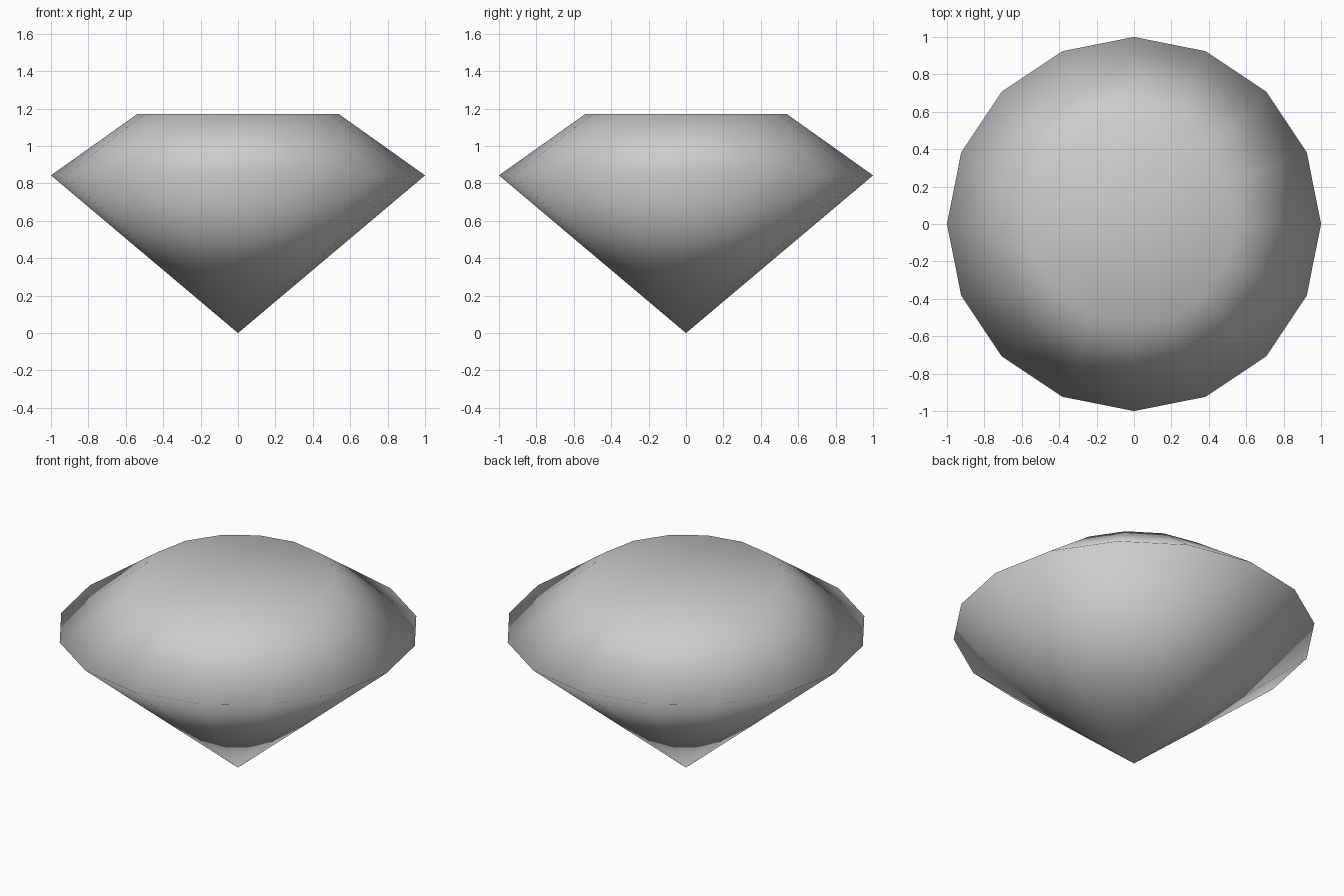
import bpy
import bmesh
from math import cos, sin, tau

if "Cube" in bpy.data.objects:
    bpy.data.objects.remove(bpy.data.objects["Cube"])

SIDES = 16
GIRDLE_Z, TABLE_Z, TABLE_R = 0.843, 1.17, 0.54

bm = bmesh.new()


def ring(radius, z):
    return [bm.verts.new((radius * cos(tau * i / SIDES), radius * sin(tau * i / SIDES), z))
            for i in range(SIDES)]


# Pointed bottom, widest ring and flat top rim
tip = bm.verts.new((0, 0, 0))
girdle = ring(1.0, GIRDLE_Z)
table = ring(TABLE_R, TABLE_Z)

# Pavilion and crown facets
for i in range(SIDES):
    j = (i + 1) % SIDES
    bm.faces.new((tip, girdle[j], girdle[i]))
    bm.faces.new((girdle[i], girdle[j], table[j], table[i]))

# Flat table on top
bm.faces.new(table)

# Smooth shading over the whole stone
for face in bm.faces:
    face.smooth = True
bmesh.ops.recalc_face_normals(bm, faces=bm.faces)

mesh = bpy.data.meshes.new("cut_gemstone")
bm.to_mesh(mesh)
bm.free()
bpy.context.collection.objects.link(bpy.data.objects.new("cut_gemstone", mesh))
